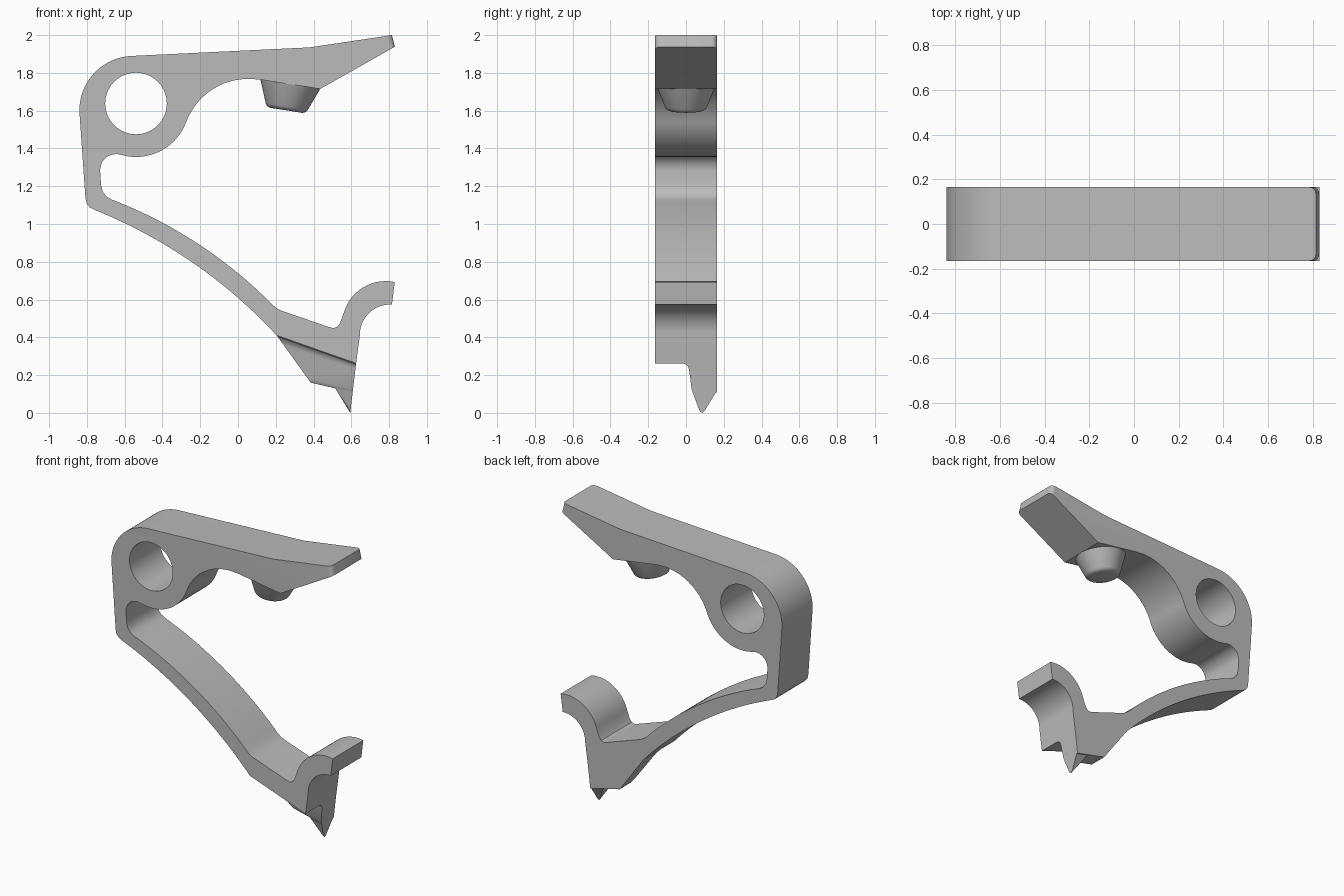
import bpy, bmesh, math
from mathutils import Matrix, Vector

cube = bpy.data.objects.get("Cube")
if cube:
    bpy.data.objects.remove(cube, do_unlink=True)

HALF = 0.165  # half of the clip's width

grey = bpy.data.materials.new("plain grey")
grey.use_nodes = True
colour = (0.5, 0.5, 0.5, 1)
grey.diffuse_color = colour
grey.node_tree.nodes["Principled BSDF"].inputs["Base Color"].default_value = colour


def finish(bm, name):
    bmesh.ops.recalc_face_normals(bm, faces=bm.faces)
    mesh = bpy.data.meshes.new(name)
    bm.to_mesh(mesh)
    bm.free()
    mesh.materials.append(grey)
    obj = bpy.data.objects.new(name, mesh)
    bpy.context.collection.objects.link(obj)
    return obj


def smooth(obj):
    bpy.ops.object.select_all(action='DESELECT')
    obj.select_set(True)
    bpy.context.view_layer.objects.active = obj
    bpy.ops.object.shade_smooth_by_angle(angle=math.radians(28))


def arc(cx, cz, r, start, end, n=20):
    angles = [math.radians(start + (end - start) * i / n) for i in range(n + 1)]
    return [(cx + r * math.cos(a), cz + r * math.sin(a)) for a in angles]


def bow(p, q, rise, n=24):
    """Circular arc from p to q, bulging by rise to the left of the direction."""
    p, q = Vector(p), Vector(q)
    d = q - p
    half = d.length / 2
    r = (half * half + rise * rise) / (2 * abs(rise))
    side = Vector((-d.y, d.x)).normalized() * math.copysign(1, rise)
    c = (p + q) / 2 - side * (r - abs(rise))
    swing = math.asin(half / r)
    out = []
    for i in range(n + 1):
        a = swing * (2 * i / n - 1)
        v = side * math.cos(a) * r + d.normalized() * math.sin(a) * r
        out.append(tuple(c + v))
    return out


# Frame: one continuous side profile, starting at the handle tip
hole = (-0.54, 1.638)
outline = [(0.83, 1.938), (0.815, 2.0), (0.38, 1.935)]
outline += arc(-0.55, 1.6, 0.29, 92, 180)                       # rounded shoulder
outline += [(-0.808, 1.14), (-0.802, 1.11), (-0.785, 1.088)]
outline += bow((-0.76, 1.075), (0.205, 0.41), 0.065)            # spring, outer side
outline += [(0.625, 0.262)]
outline += bow((0.645, 0.41), (0.815, 0.573), 0.052, 12)        # hook, inner side
outline += bow((0.83, 0.693), (0.56, 0.53), -0.062, 14)         # hook, outer side
outline += [(0.54, 0.475), (0.525, 0.455), (0.505, 0.449), (0.48, 0.455)]
outline += [(0.23, 0.541), (0.208, 0.552)]
outline += bow((0.185, 0.57), (-0.67, 1.13), -0.055)            # spring, inner side
outline += [(-0.695, 1.145), (-0.715, 1.17), (-0.725, 1.205)]
outline += arc(-0.645, 1.285, 0.085, 180, 80, 10)               # notch
outline += arc(*hole, 0.283, -106, -20, 24)                     # boss
outline += arc(0.054, 1.418, 0.35, 160, 85, 20)                 # finger recess
outline += [(0.12, 1.764), (0.435, 1.715)]

bm = bmesh.new()
face = bm.faces.new([bm.verts.new((x, -HALF, z)) for x, z in outline])
new = bmesh.ops.extrude_face_region(bm, geom=[face])["geom"]
bmesh.ops.translate(bm, vec=(0, 2 * HALF, 0),
                    verts=[v for v in new if isinstance(v, bmesh.types.BMVert)])
tip_edges = [e for e in bm.edges if all(v.co.x > 0.8 and v.co.z > 1.9 for v in e.verts)
             and abs(e.verts[0].co.y - e.verts[1].co.y) < 0.01]
bmesh.ops.bevel(bm, geom=tip_edges, offset=0.03, segments=5, profile=0.5, affect='EDGES')
frame = finish(bm, "clip_frame")

# Round through hole in the boss
bm = bmesh.new()
bmesh.ops.create_cone(bm, cap_ends=True, segments=64, radius1=0.163, radius2=0.163, depth=1,
                      matrix=Matrix.Translation((hole[0], 0, hole[1]))
                      @ Matrix.Rotation(math.pi / 2, 4, 'X'))
cutter = finish(bm, "hole_cutter")
cutter.hide_render = True
cut = frame.modifiers.new("hole", 'BOOLEAN')
cut.operation = 'DIFFERENCE'
cut.solver = 'EXACT'
cut.object = cutter
bpy.context.view_layer.objects.active = frame
bpy.ops.object.modifier_apply(modifier=cut.name)
bpy.data.objects.remove(cutter, do_unlink=True)
smooth(frame)

# Tapered peg under the handle
bm = bmesh.new()
bmesh.ops.create_cone(bm, cap_ends=True, segments=48, radius1=0.105, radius2=0.16, depth=0.14)
rim = [e for e in bm.edges if all(v.co.z < 0 for v in e.verts)]
bmesh.ops.bevel(bm, geom=rim, offset=0.022, segments=4, profile=0.5, affect='EDGES')
bm.transform(Matrix.Translation((0.266, 0, 1.671)) @ Matrix.Rotation(math.radians(9), 4, 'Y'))
smooth(finish(bm, "peg"))

# Foot: deeper on the back half, blending into the step at the front
top_l, top_r = Vector((0.205, 0.41)), Vector((0.625, 0.262))
low_l, low_r = Vector((0.385, 0.16)), Vector((0.607, 0.108))
bm = bmesh.new()
rings = []
for y, t in [(-0.012, 0.01), (0.002, 0.04), (0.011, 0.1), (0.016, 0.2),
             (0.03, 0.9), (0.042, 1), (HALF, 1)]:
    section = [top_l, top_r, top_r.lerp(low_r, t), top_l.lerp(low_l, t)]
    rings.append([bm.verts.new((p.x, y, p.y)) for p in section])
for a, b in zip(rings, rings[1:]):
    for i in range(4):
        j = (i + 1) % 4
        bm.faces.new((a[i], a[j], b[j], b[i]))
bm.faces.new(rings[0])
bm.faces.new(rings[-1])
smooth(finish(bm, "foot"))

# Pointed tooth at the end of the foot
bm = bmesh.new()
for y, z in [(0.033, 0.115), (0.072, 0.01), (0.085, 0), (0.098, 0.01), (0.135, 0.09), (0.162, 0.115)]:
    bm.verts.new((0.594 + 0.12 * z, y, z))
for y in (0.04, 0.155):
    bm.verts.new((0.515, y, 0.13))
bmesh.ops.convex_hull(bm, input=bm.verts)
smooth(finish(bm, "tooth"))
